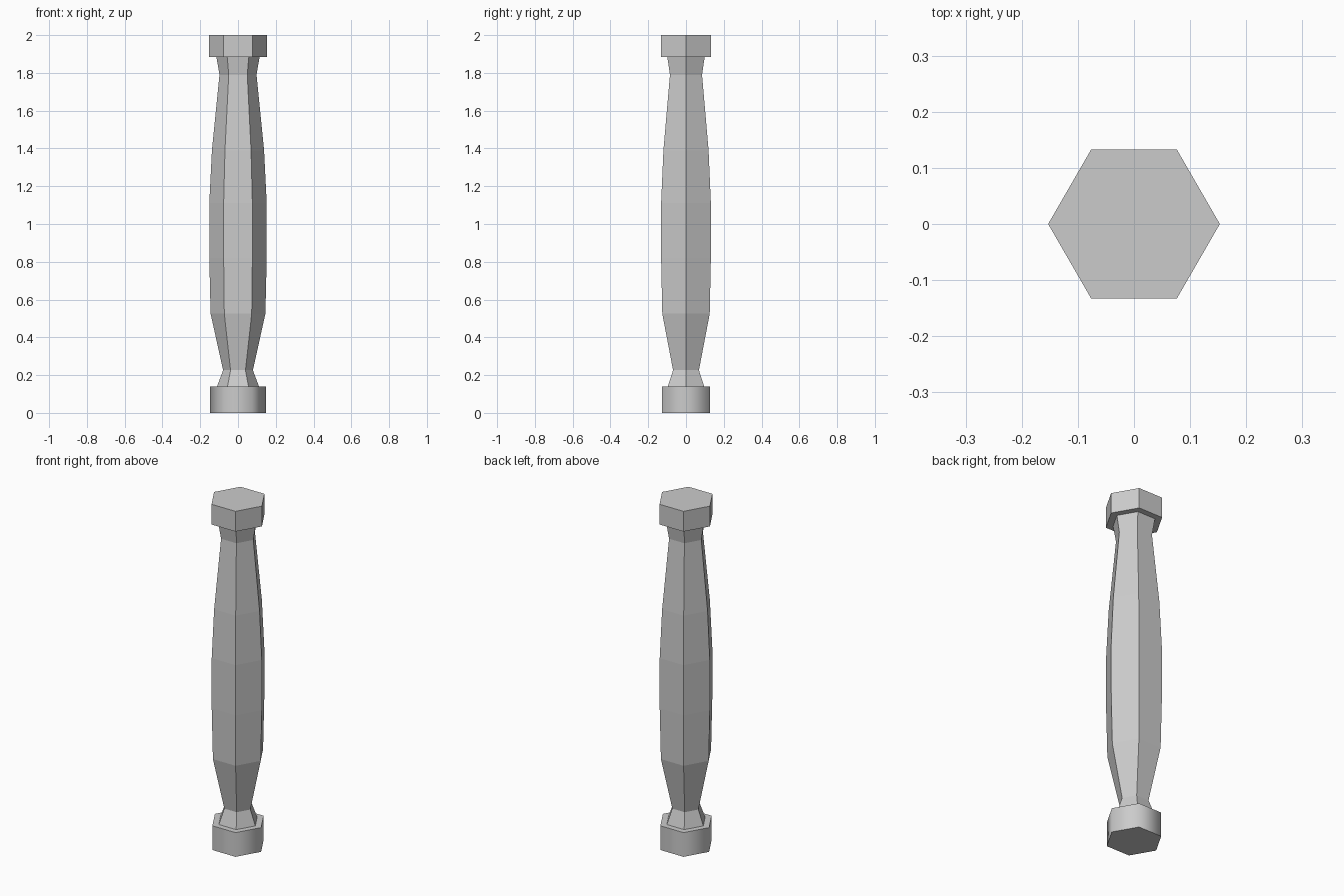
import bpy, bmesh
from math import cos, sin, pi

if "Cube" in bpy.data.objects:
    bpy.data.objects.remove(bpy.data.objects["Cube"])

SIDES = 6


def lathe(name, profile, smooth_sides=False):
    """Closed six-sided solid from (radius, height) pairs, corners on the x axis."""
    bm = bmesh.new()
    rings = [[bm.verts.new((r * cos(2 * pi * i / SIDES), r * sin(2 * pi * i / SIDES), z))
              for i in range(SIDES)] for r, z in profile]
    for lower, upper in zip(rings, rings[1:]):
        for i in range(SIDES):
            j = (i + 1) % SIDES
            face = bm.faces.new((lower[i], lower[j], upper[j], upper[i]))
            face.smooth = smooth_sides
    caps = [bm.faces.new(rings[0][::-1]), bm.faces.new(rings[-1])]
    for cap in caps:
        for edge in cap.edges:
            edge.smooth = False
    mesh = bpy.data.meshes.new(name)
    bm.to_mesh(mesh)
    bm.free()
    obj = bpy.data.objects.new(name, mesh)
    bpy.context.collection.objects.link(obj)
    return obj


# Base block, its sides softly shaded
lathe("base", [(0.148, 0), (0.148, 0.14)], smooth_sides=True)

# Bulging shaft with a narrow neck at each end
lathe("shaft", [(0.111, 0.14), (0.079, 0.226), (0.145, 0.525), (0.152, 0.82),
                (0.152, 1.11), (0.138, 1.39), (0.098, 1.79), (0.114, 1.883)])

# Top block
lathe("capital", [(0.153, 1.883), (0.153, 2.0)])
